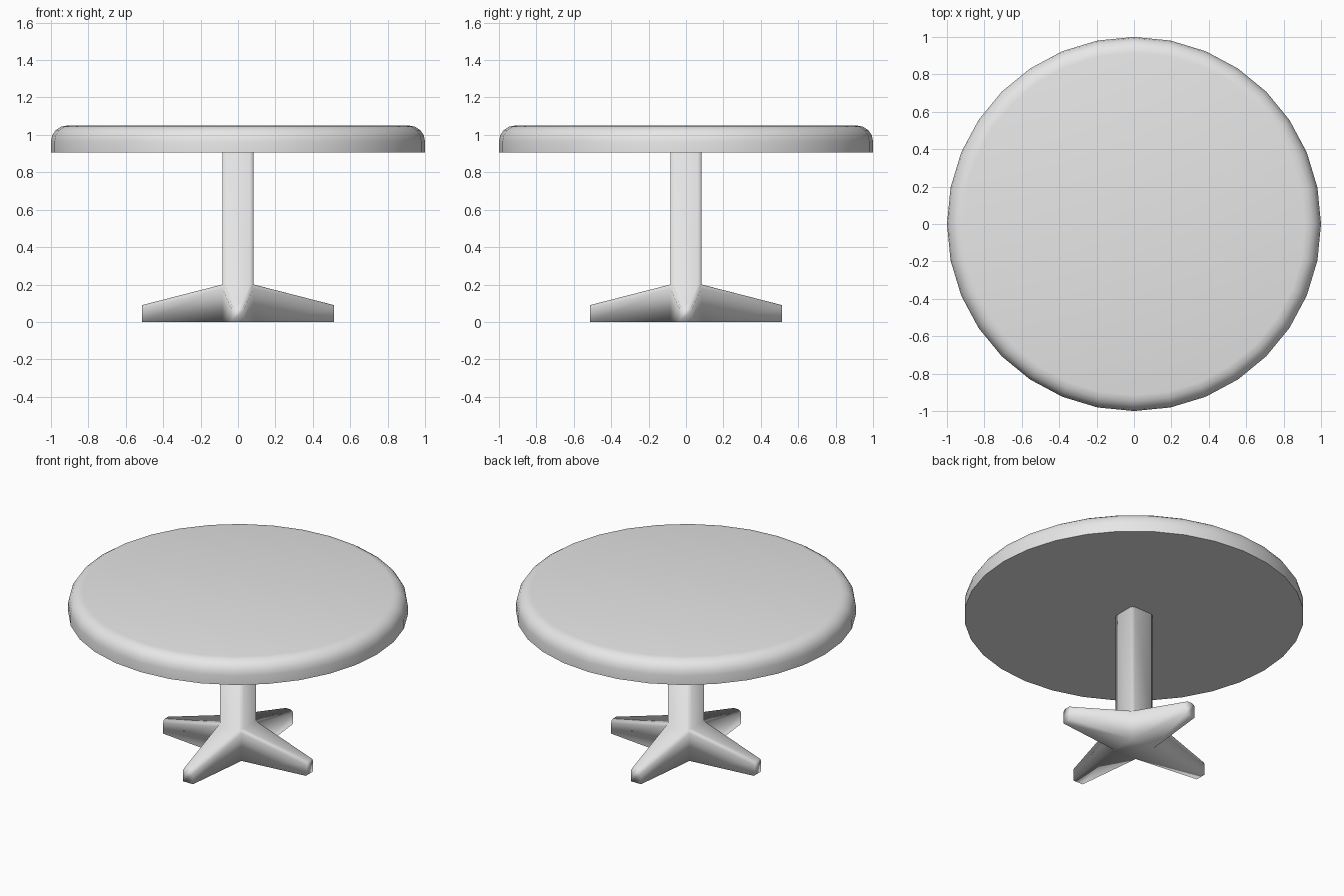
import bpy, bmesh
from mathutils import Matrix

cube = bpy.data.objects.get("Cube")
if cube:
    bpy.data.objects.remove(cube, do_unlink=True)

TOP_Z, UNDER_Z = 1.05, 0.905        # table top slab
HALF, HUB_Z = 0.083, 0.2            # column half width, leg root height
REACH, TIP_Z, TIP_HALF = 0.513, 0.09, 0.036

grey = bpy.data.materials.new("light_grey")
grey.use_nodes = True
grey.diffuse_color = (0.8, 0.8, 0.8, 1)
grey.node_tree.nodes["Principled BSDF"].inputs["Base Color"].default_value = (0.8, 0.8, 0.8, 1)


def add_object(name, bm):
    bmesh.ops.recalc_face_normals(bm, faces=bm.faces)
    for face in bm.faces:
        face.smooth = True
    mesh = bpy.data.meshes.new(name)
    bm.to_mesh(mesh)
    bm.free()
    mesh.materials.append(grey)
    obj = bpy.data.objects.new(name, mesh)
    bpy.context.collection.objects.link(obj)
    return obj


# Round table top with a softened upper rim
bm = bmesh.new()
bmesh.ops.create_cone(bm, cap_ends=True, segments=32, radius1=1, radius2=1,
                      depth=TOP_Z - UNDER_Z,
                      matrix=Matrix.Translation((0, 0, (TOP_Z + UNDER_Z) / 2)))
rim = [e for e in bm.edges if all(v.co.z > TOP_Z - 0.01 for v in e.verts)]
bmesh.ops.bevel(bm, geom=rim, offset=0.085, segments=4, profile=0.5, affect='EDGES')
table_top = add_object("table_top", bm)
bpy.ops.object.select_all(action='DESELECT')
table_top.select_set(True)
bpy.context.view_layer.objects.active = table_top
bpy.ops.object.shade_smooth_by_angle(angle=0.7)

# Hub block, from which the column and four legs are extruded
bm = bmesh.new()
bmesh.ops.create_cube(bm, size=1, matrix=Matrix.Translation((0, 0, HUB_Z / 2))
                      @ Matrix.Diagonal((HALF * 2, HALF * 2, HUB_Z, 1)))
bm.normal_update()
upper = [f for f in bm.faces if f.normal.z > 0.5]
sides = [f for f in bm.faces if abs(f.normal.z) < 0.5]

# Column
for face in bmesh.ops.extrude_discrete_faces(bm, faces=upper)["faces"]:
    for v in face.verts:
        v.co.z = UNDER_Z + 0.005

# Tapered legs
for face in bmesh.ops.extrude_discrete_faces(bm, faces=sides)["faces"]:
    out = face.calc_center_median()
    along = 0 if abs(out.x) > abs(out.y) else 1
    for v in face.verts:
        v.co[along] = REACH if out[along] > 0 else -REACH
        v.co[1 - along] *= TIP_HALF / HALF
        v.co.z = TIP_Z if v.co.z > HUB_Z / 2 else 0

# Soften the column corners and the upper edges of the legs
soft = []
for e in bm.edges:
    a, b = sorted((v.co for v in e.verts), key=lambda co: co.z)
    column_edge = b.z > HUB_Z + 0.1 and a.z < HUB_Z + 0.1
    leg_edge = abs(a.z - TIP_Z) < 0.01 and abs(b.z - HUB_Z) < 0.01
    if column_edge or leg_edge:
        soft.append(e)
bmesh.ops.bevel(bm, geom=soft, offset=0.02, segments=2, profile=0.5, affect='EDGES')
add_object("pedestal_base", bm)
